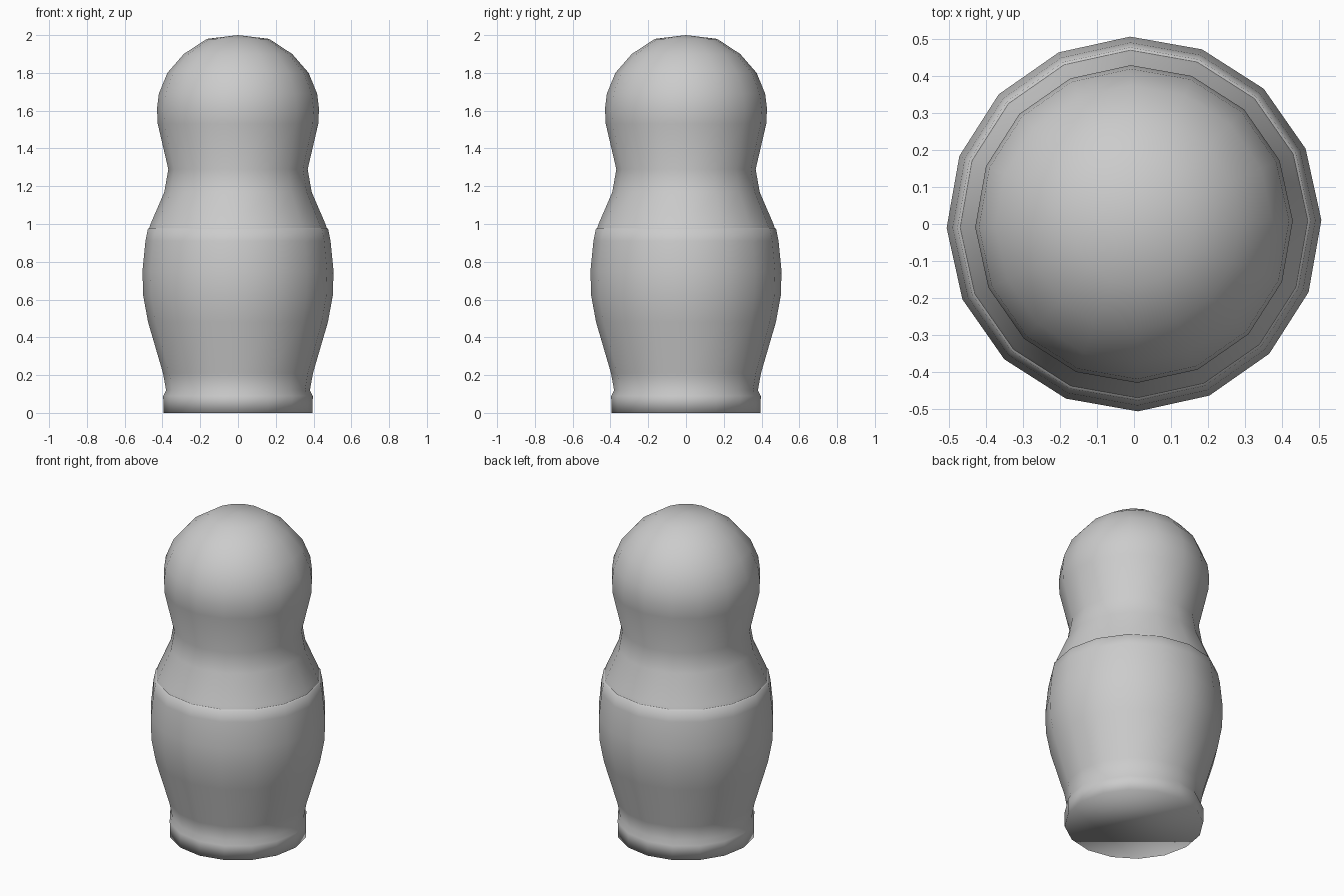
import bpy, bmesh, math

if "Cube" in bpy.data.objects:
    bpy.data.objects.remove(bpy.data.objects["Cube"])

SIDES = 16
TURN = math.radians(1.2)


def lathe(name, profile, cap_bottom=False):
    """Revolve (radius, z) points around z; a zero radius becomes a pole."""
    bm = bmesh.new()
    rings = []
    for r, z in profile:
        if r == 0:
            rings.append([bm.verts.new((0, 0, z))] * SIDES)
            continue
        rings.append([bm.verts.new((r * math.cos(TURN + math.tau * i / SIDES),
                                    r * math.sin(TURN + math.tau * i / SIDES), z))
                      for i in range(SIDES)])
    for low, high in zip(rings, rings[1:]):
        for i in range(SIDES):
            j = (i + 1) % SIDES
            quad = [low[i], low[j], high[j], high[i]]
            bm.faces.new(list(dict.fromkeys(quad)))
    if cap_bottom:
        bm.faces.new(rings[0][::-1])
    for f in bm.faces:
        f.smooth = True
    mesh = bpy.data.meshes.new(name)
    bm.to_mesh(mesh)
    bm.free()
    obj = bpy.data.objects.new(name, mesh)
    bpy.context.collection.objects.link(obj)
    return obj


# Lower half: foot ring and belly, with a small ledge at the seam
lathe("lower_body", [
    (0.395, 0.0), (0.396, 0.09), (0.381, 0.12), (0.397, 0.21), (0.476, 0.48),
    (0.502, 0.62), (0.506, 0.75), (0.490, 0.91), (0.477, 0.975), (0.468, 0.98),
], cap_bottom=True)

# Upper half: shoulders, neck and round head
lathe("upper_body_and_head", [
    (0.471, 0.975), (0.463, 1.0), (0.390, 1.17), (0.369, 1.29), (0.425, 1.53), (0.429, 1.61),
    (0.419, 1.69), (0.374, 1.80), (0.287, 1.90), (0.165, 1.98), (0, 2.0),
])
